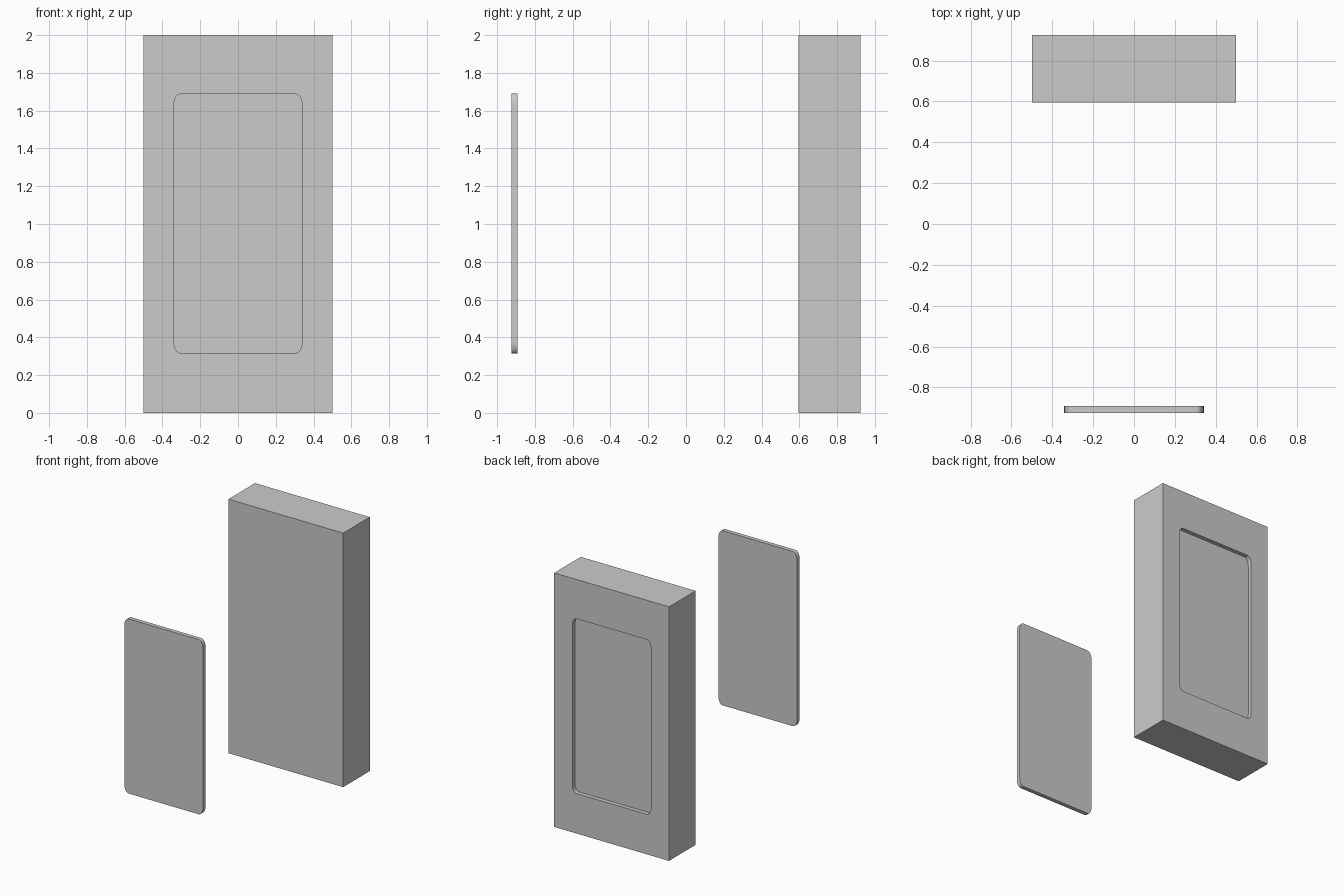
import bpy
import bmesh
from math import cos, sin, pi

if "Cube" in bpy.data.objects:
    bpy.data.objects.remove(bpy.data.objects["Cube"])

# Overall sizes
BACK = 0.925
BODY_DEPTH = 0.33
PANEL_DEPTH = 0.033
HALF_W, Z_LOW, Z_HIGH = 0.342, 0.315, 1.69
CORNER_X, CORNER_Z, STEPS = 0.036, 0.06, 8


def new_object(name, bm):
    bmesh.ops.recalc_face_normals(bm, faces=bm.faces)
    mesh = bpy.data.meshes.new(name)
    bm.to_mesh(mesh)
    bm.free()
    obj = bpy.data.objects.new(name, mesh)
    bpy.context.collection.objects.link(obj)
    return obj


def rounded_plate(name, y0, y1):
    """Upright plate with rounded corners and smooth rim, flat faces."""
    mid, half_h = (Z_LOW + Z_HIGH) / 2, (Z_HIGH - Z_LOW) / 2
    bm = bmesh.new()
    ring = []
    for corner, (sx, sz) in enumerate([(1, 1), (-1, 1), (-1, -1), (1, -1)]):
        for i in range(STEPS + 1):
            a = (corner + i / STEPS) * pi / 2
            ring.append(bm.verts.new((sx * (HALF_W - CORNER_X) + CORNER_X * cos(a), y0,
                                      mid + sz * (half_h - CORNER_Z) + CORNER_Z * sin(a))))
    face = bm.faces.new(ring)
    result = bmesh.ops.extrude_face_region(bm, geom=[face], use_keep_orig=True)
    moved = [v for v in result["geom"] if isinstance(v, bmesh.types.BMVert)]
    bmesh.ops.translate(bm, verts=moved, vec=(0, y1 - y0, 0))
    for f in bm.faces:
        f.smooth = len(f.verts) == 4
    return new_object(name, bm)


# Main slab
bm = bmesh.new()
bmesh.ops.create_cube(bm, size=1)
bmesh.ops.scale(bm, verts=bm.verts, vec=(1, BODY_DEPTH, 2))
bmesh.ops.translate(bm, verts=bm.verts, vec=(0, BACK - BODY_DEPTH / 2, 1))
body = new_object("body", bm)

# Shallow recess in the rear face
cutter = rounded_plate("recess_cutter", BACK - PANEL_DEPTH, BACK + 0.1)
cut = body.modifiers.new("recess", 'BOOLEAN')
cut.operation = 'DIFFERENCE'
cut.solver = 'EXACT'
cut.object = cutter

# Apply the cut and drop the cutter
bpy.context.view_layer.objects.active = body
bpy.ops.object.modifier_apply(modifier=cut.name)
bpy.data.objects.remove(cutter, do_unlink=True)

# Separate front panel
rounded_plate("front_panel", -BACK, -BACK + PANEL_DEPTH)
